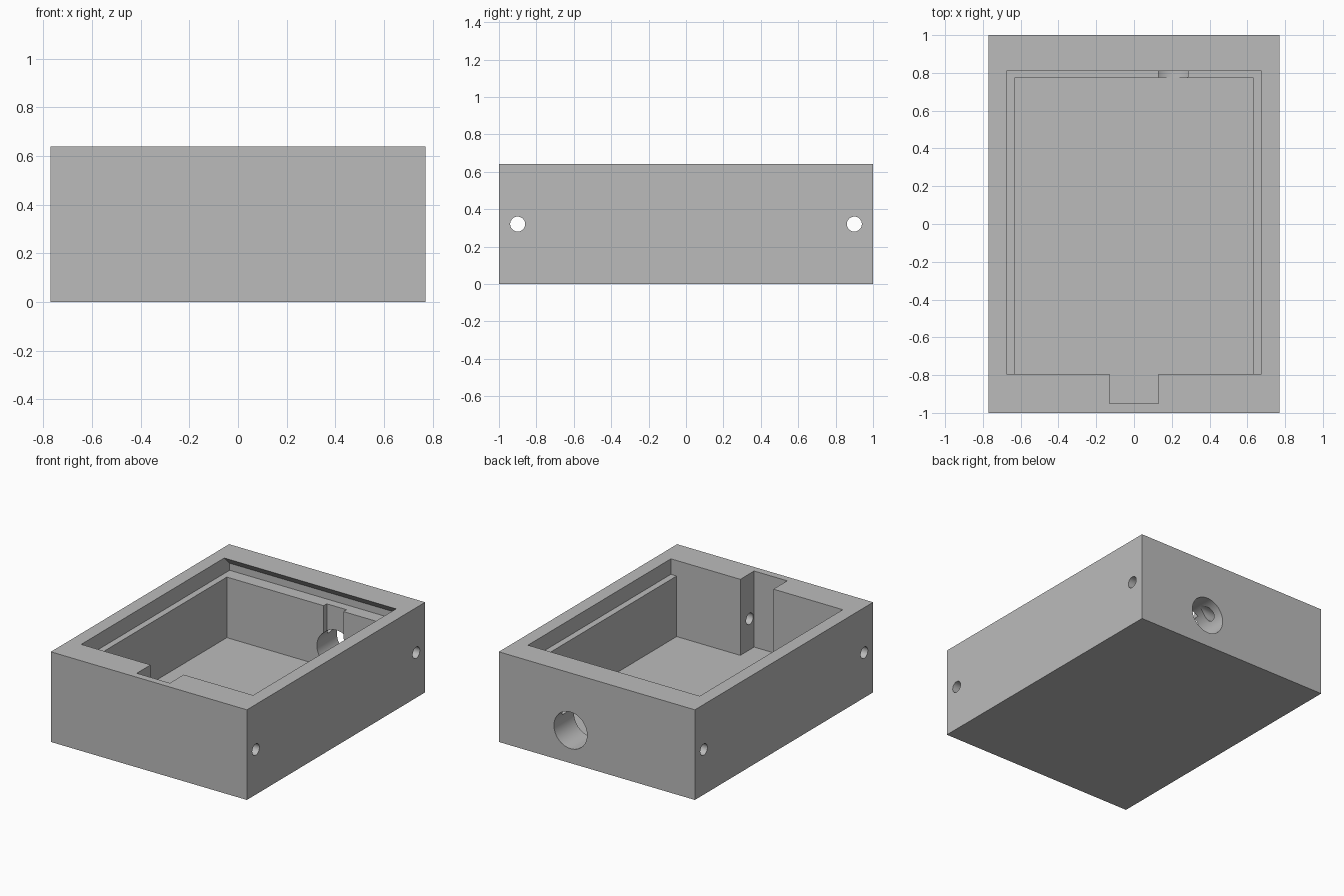
import bpy, bmesh, math
from mathutils import Matrix, Vector

if "Cube" in bpy.data.objects:
    bpy.data.objects.remove(bpy.data.objects["Cube"], do_unlink=True)

W, L, H = 1.54, 2.0, 0.64      # outer size
FLOOR, LEDGE = 0.10, 0.53      # heights of the cavity floor and lid ledge
FRONT, BACK = -0.795, 0.775    # cavity ends
ABOVE = 0.75                   # cutters run past the rim


def finish(bm, name):
    bmesh.ops.recalc_face_normals(bm, faces=bm.faces)
    mesh = bpy.data.meshes.new(name)
    bm.to_mesh(mesh)
    bm.free()
    obj = bpy.data.objects.new(name, mesh)
    bpy.context.collection.objects.link(obj)
    return obj


def box(name, x0, x1, y0, y1, z0, z1):
    bm = bmesh.new()
    size = Matrix.Diagonal((x1 - x0, y1 - y0, z1 - z0, 1))
    centre = Matrix.Translation(((x0 + x1) / 2, (y0 + y1) / 2, (z0 + z1) / 2))
    bmesh.ops.create_cube(bm, size=1, matrix=centre @ size)
    return finish(bm, name)


def rod(name, centre, radius, length, axis):
    bm = bmesh.new()
    turn = Matrix.Rotation(math.pi / 2, 4, axis)
    bmesh.ops.create_cone(bm, cap_ends=True, segments=64, radius1=radius, radius2=radius,
                          depth=length, matrix=Matrix.Translation(centre) @ turn)
    return finish(bm, name)


def extrude_x(name, profile, half):
    bm = bmesh.new()
    face = bm.faces.new([bm.verts.new((-half, y, z)) for y, z in profile])
    new = bmesh.ops.extrude_face_region(bm, geom=[face])["geom"]
    bmesh.ops.translate(bm, vec=Vector((2 * half, 0, 0)),
                        verts=[v for v in new if isinstance(v, bmesh.types.BMVert)])
    return finish(bm, name)


# Solid block
case = box("case_body", -W / 2, W / 2, -L / 2, L / 2, 0, H)

cutters = [
    # Main cavity
    box("cavity_cutter", -0.63, 0.63, FRONT, BACK, FLOOR, ABOVE),
    # Lid recess with an undercut at the back
    extrude_x("lid_recess_cutter", [(FRONT, LEDGE), (0.87, LEDGE), (0.87, 0.58),
                                    (0.81, H), (0.81, ABOVE), (FRONT, ABOVE)], 0.675),
    # Finger notch in the front wall
    box("front_notch_cutter", -0.13, 0.13, -0.95, -0.7, FLOOR, ABOVE),
    # Cable slot above the back hole
    box("cable_slot_cutter", 0.13, 0.285, 0.7, 0.81, 0.23, 0.56),
    # Cable hole through the back wall
    rod("cable_hole_cutter", (0.207, 0.95, 0.233), 0.13, 0.5, 'X'),
]
# Pin holes running right across both end walls
for y in (-0.9, 0.9):
    cutters.append(rod("pin_hole_cutter", (0, y, H / 2), 0.04, 2, 'Y'))

for cutter in cutters:
    cutter.hide_render = True
    mod = case.modifiers.new(cutter.name, 'BOOLEAN')
    mod.operation = 'DIFFERENCE'
    mod.solver = 'EXACT'
    mod.object = cutter

# Bake the cuts and drop the cutters
bpy.context.view_layer.update()
baked = bpy.data.meshes.new_from_object(
    case.evaluated_get(bpy.context.evaluated_depsgraph_get()))
case.modifiers.clear()
case.data = baked
for cutter in cutters:
    bpy.data.objects.remove(cutter, do_unlink=True)

# Plain grey
grey = bpy.data.materials.new("plain_grey")
grey.use_nodes = True
colour = (0.5, 0.5, 0.5, 1)
grey.diffuse_color = colour
grey.node_tree.nodes["Principled BSDF"].inputs["Base Color"].default_value = colour
case.data.materials.clear()
case.data.materials.append(grey)
for poly in case.data.polygons:
    poly.material_index = 0

# Smooth the round holes only
bpy.ops.object.select_all(action='DESELECT')
case.select_set(True)
bpy.context.view_layer.objects.active = case
bpy.ops.object.shade_smooth_by_angle(angle=math.radians(12))
